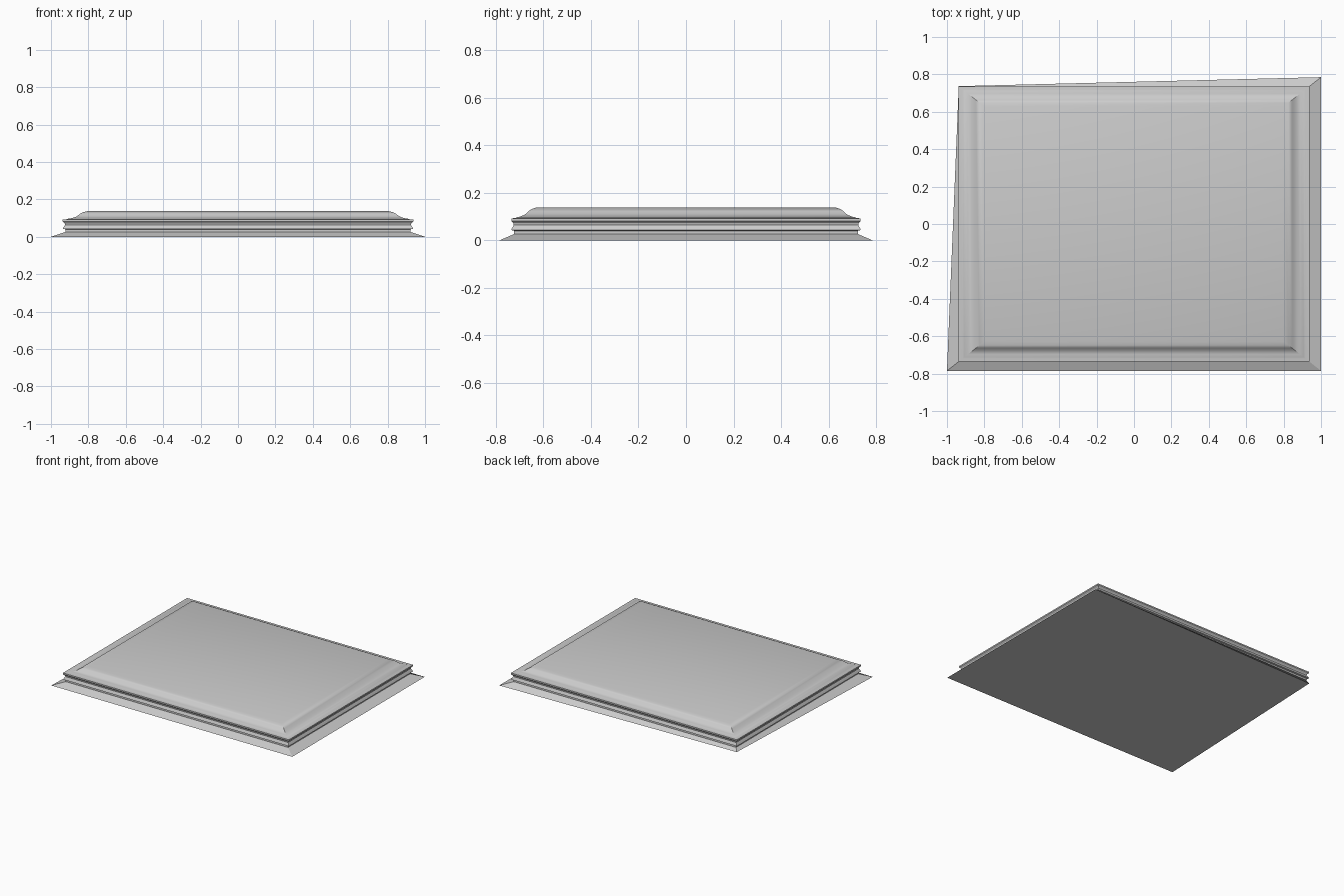
import bpy, bmesh, math

if "Cube" in bpy.data.objects:
    bpy.data.objects.remove(bpy.data.objects["Cube"])

RATIO = 0.785  # depth / width

# Moulding profile from floor to top: (half width, height)
profile = [
    (1.0, 0.0),                                     # sloping skirt
    (0.922, 0.026), (0.922, 0.040),                 # lower fillet
    (0.937, 0.043), (0.934, 0.050), (0.924, 0.064), # lower bead
    (0.926, 0.072), (0.937, 0.082), (0.937, 0.092), # upper bead
    (0.915, 0.094), (0.907, 0.097),                 # small step
    (0.888, 0.100), (0.870, 0.106), (0.858, 0.112), # cove
    (0.845, 0.123), (0.826, 0.132), (0.80, 0.139),  # rounded shoulder
]

bm = bmesh.new()
rings = [[bm.verts.new((sx * w, sy * w * RATIO, z))
          for sx, sy in ((-1, -1), (1, -1), (1, 1), (-1, 1))]
         for w, z in profile]

# Skirt is pulled in at the back left corner
rings[0][3].co = (-0.937, 0.737, 0)

# Moulded sides, top panel and underside
for low, high in zip(rings, rings[1:]):
    for i in range(4):
        j = (i + 1) % 4
        bm.faces.new((low[i], low[j], high[j], high[i]))
bm.faces.new(rings[-1])
bm.faces.new(rings[0][::-1])
bmesh.ops.recalc_face_normals(bm, faces=bm.faces)

mesh = bpy.data.meshes.new("moulded_plinth")
bm.to_mesh(mesh)
bm.free()
plinth = bpy.data.objects.new("moulded_plinth", mesh)
bpy.context.collection.objects.link(plinth)
bpy.context.view_layer.objects.active = plinth
plinth.select_set(True)
bpy.ops.object.shade_smooth_by_angle(angle=math.radians(25))
